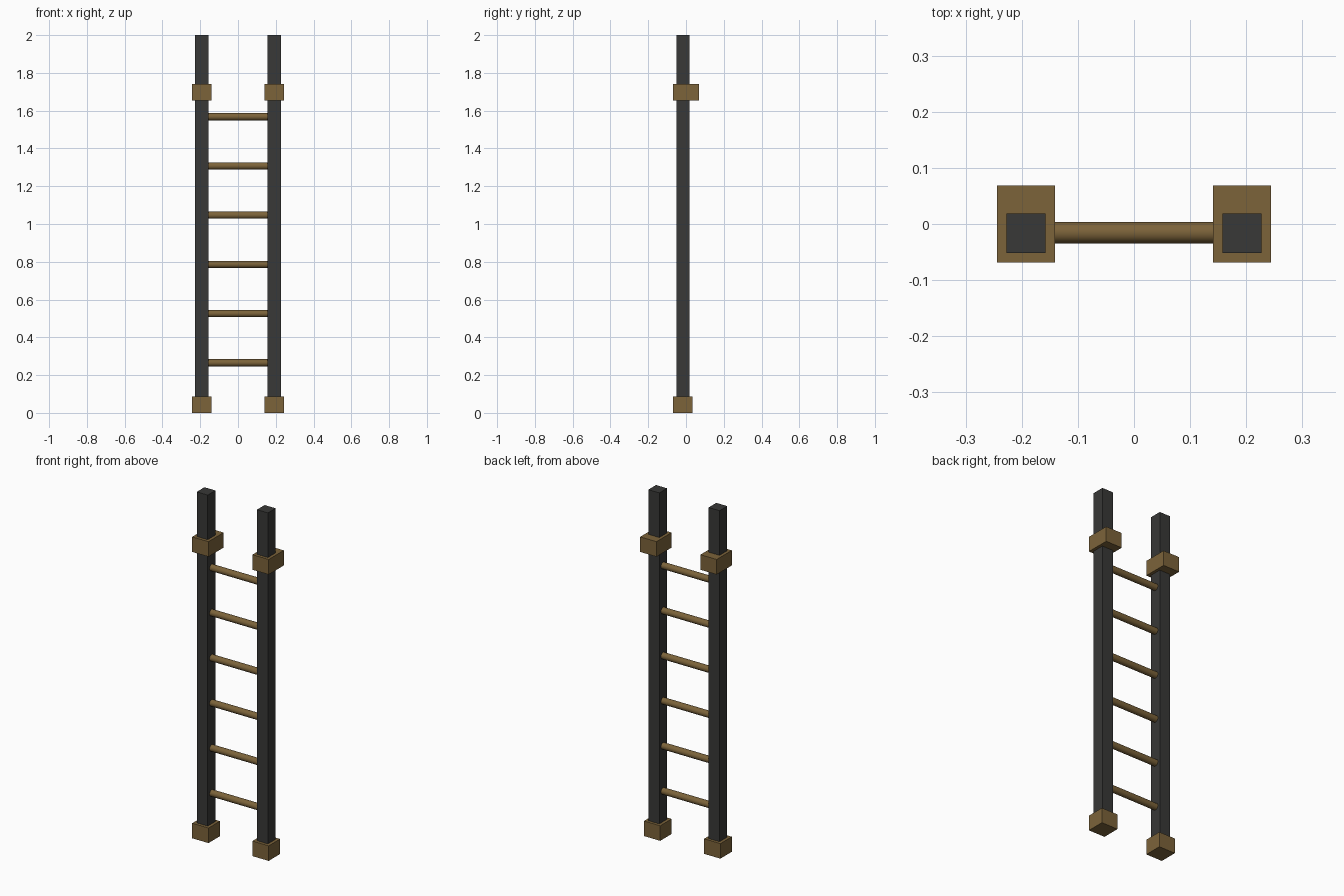
import bpy
import math

if "Cube" in bpy.data.objects:
    bpy.data.objects.remove(bpy.data.objects["Cube"])


def material(name, color):
    m = bpy.data.materials.new(name)
    m.diffuse_color = (*color, 1)
    m.use_nodes = True
    m.node_tree.nodes["Principled BSDF"].inputs["Base Color"].default_value = m.diffuse_color
    return m


WOOD = material("wood", (0.2, 0.125, 0.042))
DARK = material("dark_metal", (0.04, 0.04, 0.038))

RAIL_X, RAIL_Y = 0.1925, -0.0165


def box(name, x, y0, y1, z0, z1, width, mat):
    bpy.ops.mesh.primitive_cube_add(size=1, location=(x, (y0 + y1) / 2, (z0 + z1) / 2))
    ob = bpy.context.object
    ob.name = name
    ob.scale = (width, y1 - y0, z1 - z0)
    bpy.ops.object.transform_apply(location=False, rotation=False, scale=True)
    ob.data.materials.append(mat)
    return ob


for side, sx in (("left", -1), ("right", 1)):
    x = sx * RAIL_X
    # Square upright
    box(f"{side}_rail", x, RAIL_Y - 0.035, RAIL_Y + 0.035, 0.001, 2.0, 0.07, DARK)
    # Foot block around the rail bottom
    box(f"{side}_foot", x, -0.069, 0.035, 0.0, 0.087, 0.104, WOOD)
    # Upper bracket, deeper towards the back
    box(f"{side}_bracket", x, -0.069, 0.069, 1.655, 1.742, 0.104, WOOD)

# Round rungs, ends set into the rails
for i in range(6):
    bpy.ops.mesh.primitive_cylinder_add(
        vertices=16, radius=0.019, depth=2 * RAIL_X - 0.05,
        location=(0, RAIL_Y + 0.001, 0.265 + i * 0.2606),
        rotation=(0, math.pi / 2, 0))
    rung = bpy.context.object
    rung.name = f"rung_{i + 1}"
    rung.data.materials.append(WOOD)
    bpy.ops.object.shade_smooth_by_angle()
